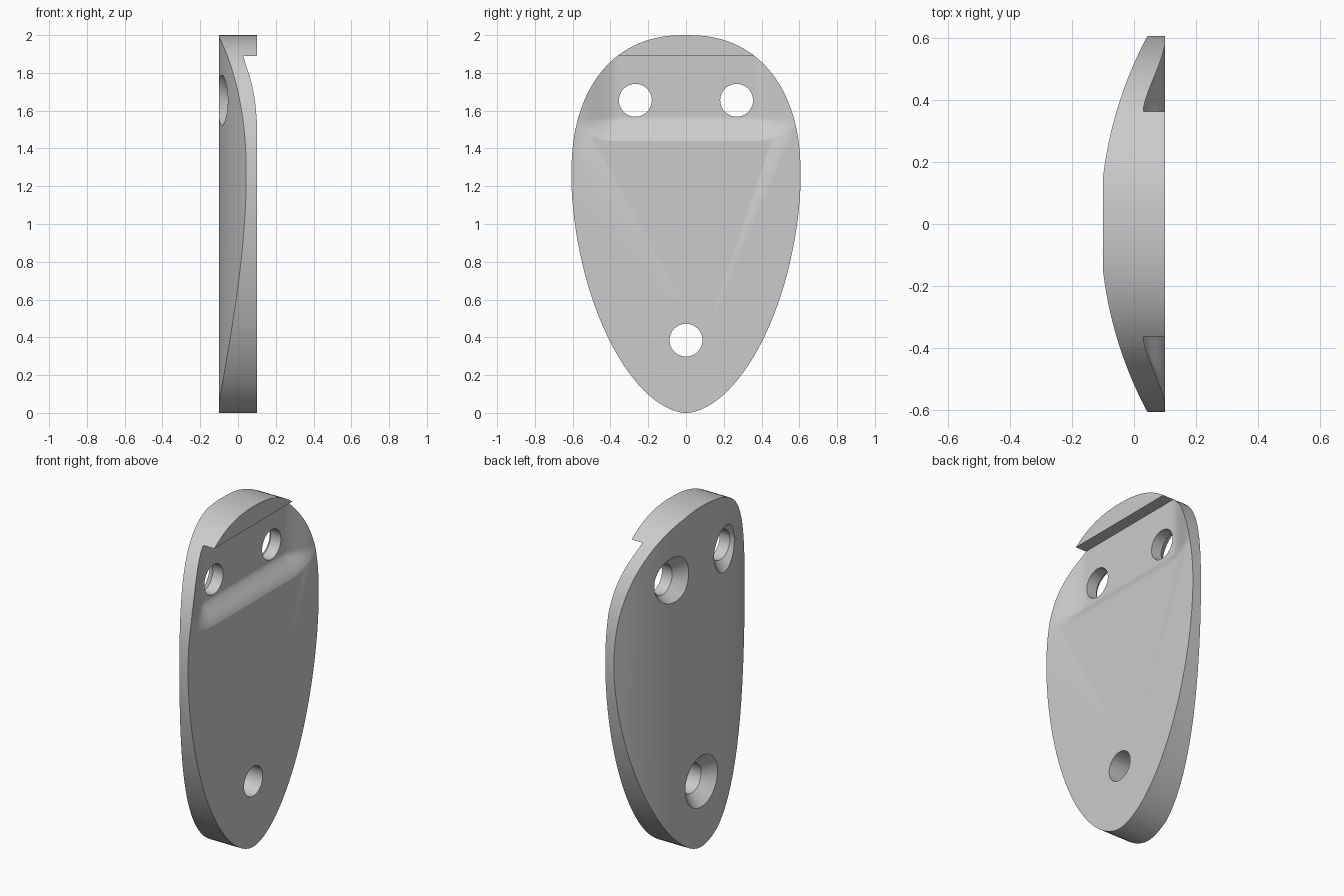
import bpy
import bmesh
from math import cos, sin, pi, radians, sqrt
from mathutils import Matrix

if "Cube" in bpy.data.objects:
    bpy.data.objects.remove(bpy.data.objects["Cube"])

grey = bpy.data.materials.new("plain grey")
grey.use_nodes = True
tone = (0.6, 0.6, 0.6, 1)
grey.diffuse_color = tone
grey.node_tree.nodes["Principled BSDF"].inputs["Base Color"].default_value = tone


def to_object(bm, name):
    bmesh.ops.recalc_face_normals(bm, faces=bm.faces)
    mesh = bpy.data.meshes.new(name)
    bm.to_mesh(mesh)
    bm.free()
    mesh.materials.append(grey)
    ob = bpy.data.objects.new(name, mesh)
    bpy.context.collection.objects.link(ob)
    return ob


def prism(name, points, offset):
    bm = bmesh.new()
    face = bm.faces.new([bm.verts.new(p) for p in points])
    new = bmesh.ops.extrude_face_region(bm, geom=[face])["geom"]
    bmesh.ops.translate(bm, vec=offset, verts=[v for v in new if isinstance(v, bmesh.types.BMVert)])
    return to_object(bm, name)


def combine(target, tool, operation):
    mod = target.modifiers.new(operation, "BOOLEAN")
    mod.operation, mod.object, mod.solver = operation, tool, "EXACT"
    bpy.ops.object.select_all(action="DESELECT")
    bpy.context.view_layer.objects.active = target
    target.select_set(True)
    bpy.ops.object.modifier_apply(modifier=mod.name)
    bpy.data.objects.remove(tool)


# Egg-shaped plate, widest above the middle
WIDE_Z, HALF = 1.25, 0.607


def egg(a):
    c, s = cos(a), sin(a)
    n, h = (2.3, 2 - WIDE_Z) if s > 0 else (1.8, WIDE_Z)
    y = HALF * abs(c) ** (2 / n) * (1 if c > 0 else -1)
    z = WIDE_Z + h * abs(s) ** (2 / n) * (1 if s > 0 else -1)
    return (-0.3, y, z)


plate = prism("plate", [egg(2 * pi * (i + 0.5) / 128) for i in range(128)], (0.6, 0, 0))

# Bowed back with a flat central strip, flat front
R = 1.285
centre = -0.1 + sqrt(R * R - 0.15 ** 2)
ys = [0.15 + 0.55 * i / 20 for i in range(21)]
bow = [(centre - sqrt(R * R - y * y), y) for y in ys]
section = [(x, -y, -0.5) for x, y in reversed(bow)] + [(x, y, -0.5) for x, y in bow]
section += [(0.1, 0.7, -0.5), (0.1, -0.7, -0.5)]
combine(plate, prism("bowed_slab", section, (0, 0, 3)), "INTERSECT")


# Dished recess under the top lip
def recess_depth(y, z):
    u = max(0, (abs(y) - 0.37) / 0.21)
    v = max(0, (1.56 - z) / 0.12)
    r = min(sqrt(u * u + v * v), 2)
    rise = r if r > 1 else 0.5 * r + 0.5 * r * r * (3 - 2 * r)
    return 0.03 + 0.07 * rise


bm = bmesh.new()
bmesh.ops.create_grid(bm, x_segments=64, y_segments=48, size=1)
for v in bm.verts:
    y, z = v.co.x * 0.7, 1.645 + v.co.y * 0.245
    v.co = (recess_depth(y, z), y, z)
new = bmesh.ops.extrude_face_region(bm, geom=bm.faces[:])["geom"]
for v in new:
    if isinstance(v, bmesh.types.BMVert):
        v.co.x = 0.4
combine(plate, to_object(bm, "recess_cutter"), "DIFFERENCE")

# Three screw holes, countersunk from the back
for y, z in ((-0.268, 1.655), (0.268, 1.655), (0, 0.385)):
    bm = bmesh.new()
    rings = []
    for x, r in ((-0.14, 0.19), (-0.037, 0.087), (0.3, 0.087)):
        rings.append([bm.verts.new((x, y + r * cos(2 * pi * i / 48), z + r * sin(2 * pi * i / 48)))
                      for i in range(48)])
    for a, b in zip(rings, rings[1:]):
        for i in range(48):
            j = (i + 1) % 48
            bm.faces.new((a[i], a[j], b[j], b[i]))
    bm.faces.new(rings[0])
    bm.faces.new(rings[-1])
    combine(plate, to_object(bm, "hole_cutter"), "DIFFERENCE")

# Smooth curves, crisp rims
bpy.ops.object.select_all(action="DESELECT")
plate.select_set(True)
bpy.context.view_layer.objects.active = plate
bpy.ops.object.shade_smooth_by_angle(angle=radians(20))
